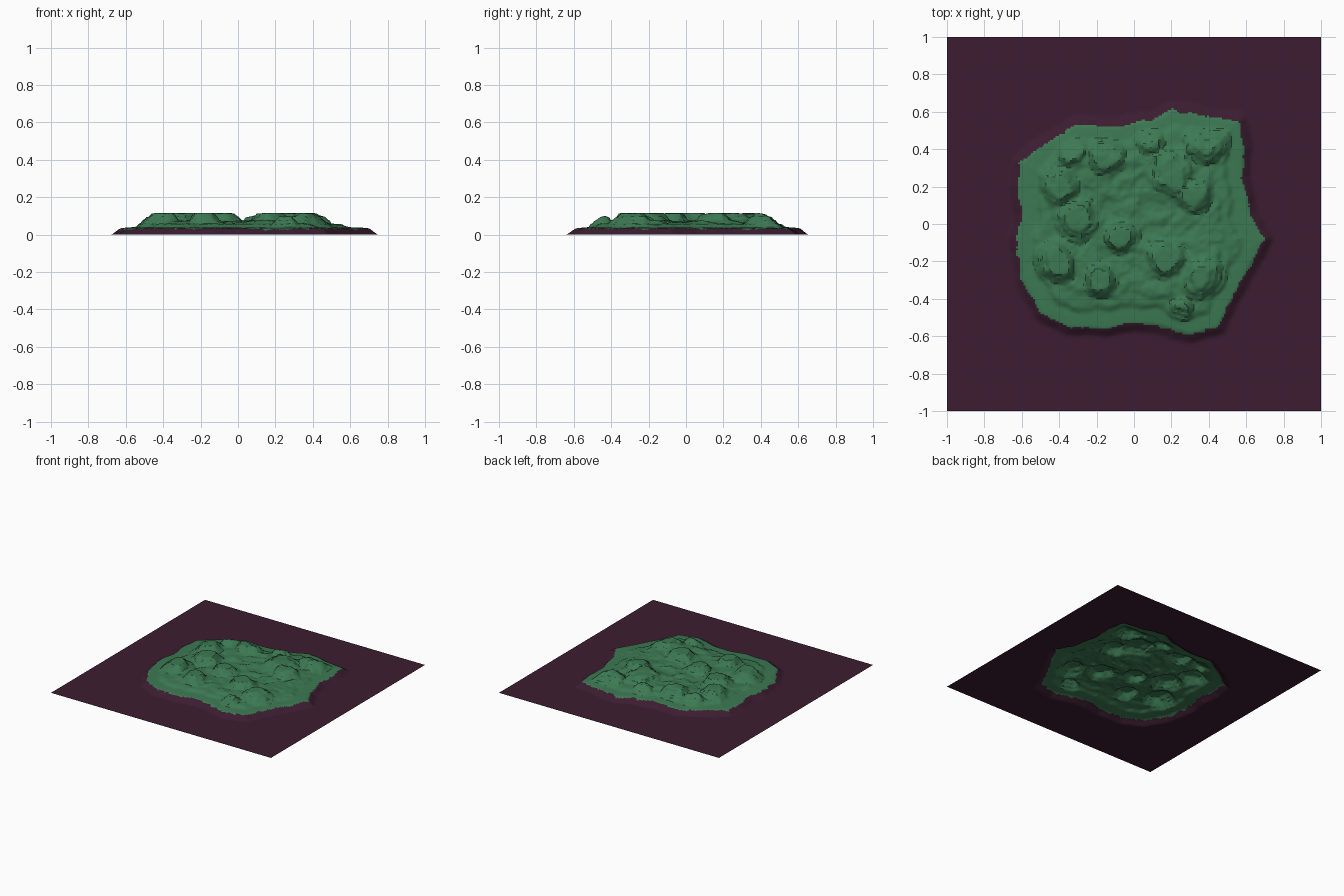
import bpy, math
from mathutils import Vector, noise

if "Cube" in bpy.data.objects:
    bpy.data.objects.remove(bpy.data.objects["Cube"])

N = 200          # grid cells per side
TOP = 0.115      # highest plateau

# Shore of the green island, seen from above
SHORE = [(.70, -.08), (.62, .05), (.61, .15), (.58, .25), (.59, .40), (.56, .55),
         (.35, .58), (.21, .61), (.10, .56), (-.10, .52), (-.30, .53), (-.45, .45),
         (-.61, .33), (-.62, .20), (-.60, .05), (-.63, -.08), (-.60, -.30),
         (-.50, -.48), (-.35, -.55), (-.15, -.56), (0, -.53), (.10, -.54),
         (.30, -.59), (.45, -.55), (.53, -.38), (.62, -.22)]

# Mesas on the island: x, y, radius
MESAS = [(-.40, .20, .11), (-.15, .36, .12), (.20, .27, .14), (.32, .15, .10),
         (.08, .46, .09), (-.30, .02, .12), (-.07, -.07, .10), (.17, -.18, .12),
         (-.42, -.20, .13), (.38, -.29, .13), (.25, -.47, .08), (-.18, -.30, .10),
         (.40, .44, .13), (-.33, .40, .10)]


def smooth(a, b, v):
    t = min(max((v - a) / (b - a), 0), 1)
    return t * t * (3 - 2 * t)


def fractal(x, y, scale, seed):
    return noise.fractal(Vector((x * scale, y * scale, seed)), 0.9, 2.1, 4)


def shore_distance(x, y):
    """Distance to the shore, positive inside the island."""
    best, inside = 9.0, False
    for (ax, ay), (bx, by) in zip(SHORE, SHORE[1:] + SHORE[:1]):
        dx, dy = bx - ax, by - ay
        t = min(max(((x - ax) * dx + (y - ay) * dy) / (dx * dx + dy * dy), 0), 1)
        best = min(best, math.hypot(x - ax - t * dx, y - ay - t * dy))
        if (ay > y) != (by > y) and x < ax + dx * (y - ay) / dy:
            inside = not inside
    return best if inside else -best


def height(x, y):
    if max(abs(x), abs(y)) > 0.85:
        return 0.0
    d = shore_distance(x, y) + 0.055 + 0.012 * fractal(x, y, 5, 3)
    if d <= 0:
        return 0.0
    rim = 0.035 * smooth(0, 0.07, d)
    inland = 0.034 * smooth(0.07, 0.26, d)
    rise = 0.0
    for mx, my, r in MESAS:
        q = math.hypot(x - mx, y - my) / r + 0.22 * fractal(x, y, 9, 7)
        rise = max(rise, 1 - smooth(0.45, 1.05, q))
    inner = smooth(0.06, 0.22, d)
    h = rim + inland + inner * (0.045 * rise + 0.009 * fractal(x, y, 7, 1))
    # stepped rock ledges
    step = 0.019
    k = math.floor(h / step)
    ledge = (k + smooth(0.3, 0.9, h / step - k)) * step
    h += (ledge - h) * 0.75 * smooth(0.05, 0.12, d)
    h += 0.004 * inner * fractal(x, y, 22, 5)
    return min(max(h, 0), TOP)


def material(name, color):
    m = bpy.data.materials.new(name)
    m.diffuse_color = color
    m.use_nodes = True
    m.node_tree.nodes["Principled BSDF"].inputs["Base Color"].default_value = m.diffuse_color
    return m


# Terrain sheet: flat sea with raised island
verts = []
for j in range(N + 1):
    for i in range(N + 1):
        x, y = 2 * i / N - 1, 2 * j / N - 1
        verts.append((x, y, height(x, y)))
row = N + 1
faces = [(j * row + i, j * row + i + 1, (j + 1) * row + i + 1, (j + 1) * row + i)
         for j in range(N) for i in range(N)]
mesh = bpy.data.meshes.new("island_terrain")
mesh.from_pydata(verts, [], faces)
terrain = bpy.data.objects.new("island_terrain", mesh)
bpy.context.collection.objects.link(terrain)

# Green land and dark purple ground, split along the ragged shore
mesh.materials.append(material("ground", (0.045, 0.012, 0.03, 1)))
mesh.materials.append(material("land", (0.045, 0.19, 0.085, 1)))
for p in mesh.polygons:
    c = p.center
    if max(abs(c.x), abs(c.y)) < 0.8:
        edge = shore_distance(c.x, c.y) + 0.012 * fractal(c.x, c.y, 16, 9)
        p.material_index = 1 if edge > 0 else 0

bpy.context.view_layer.objects.active = terrain
terrain.select_set(True)
bpy.ops.object.shade_smooth_by_angle(angle=math.radians(30))
